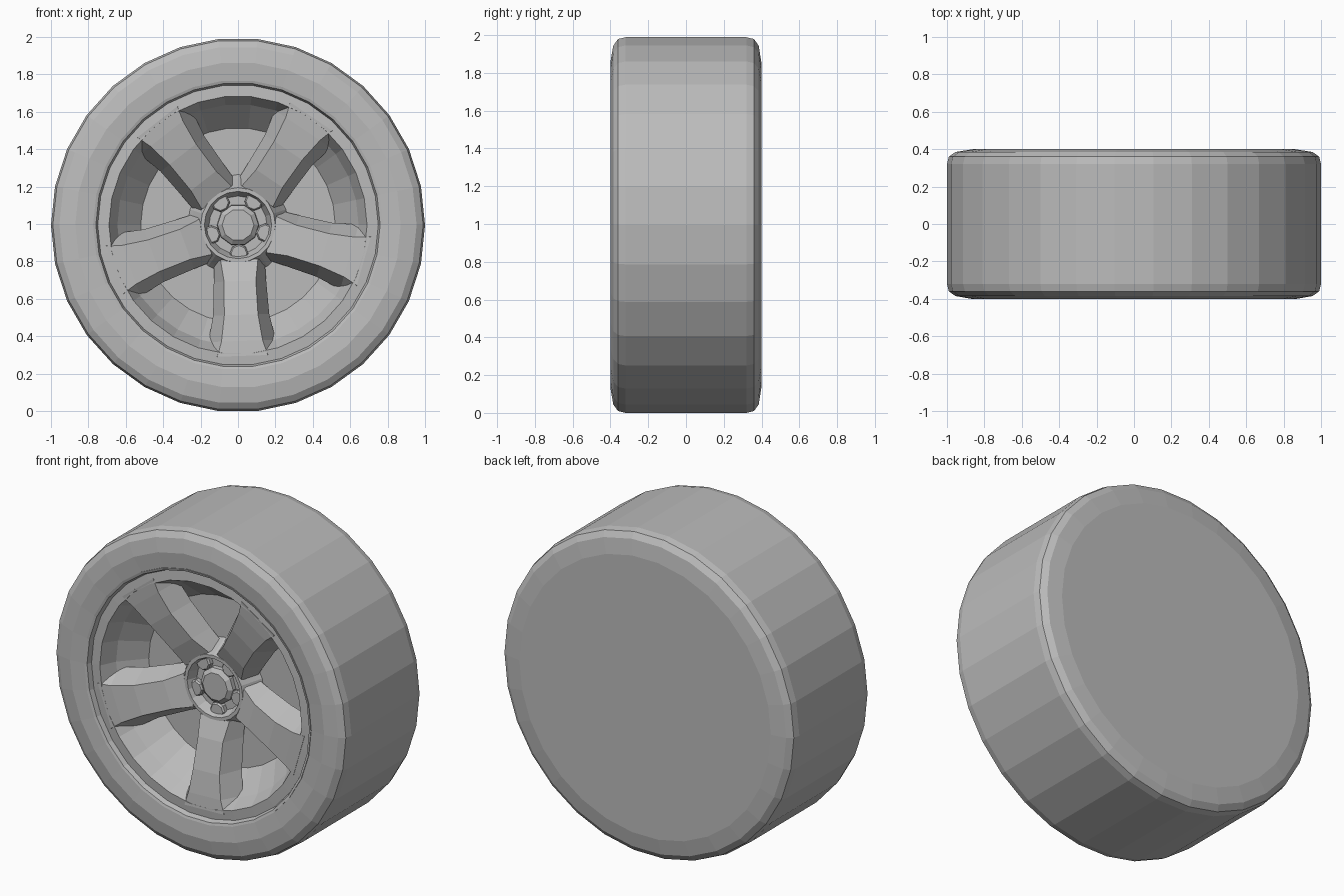
import bpy, bmesh, math
from mathutils import Matrix, Vector

if "Cube" in bpy.data.objects:
    bpy.data.objects.remove(bpy.data.objects["Cube"])

SIDES = 30
CENTRE = math.cos(math.pi / SIDES)      # axle height: the wheel rests on a flat side
TILT = math.radians(2)                  # small turn of the spokes and bolts

grey = bpy.data.materials.new("plain_grey")
grey.use_nodes = True
grey.diffuse_color = (0.5, 0.5, 0.5, 1)
grey.node_tree.nodes["Principled BSDF"].inputs["Base Color"].default_value = (0.5, 0.5, 0.5, 1)


def finish(name, bm):
    """Turn a bmesh into an object placed on the axle."""
    bmesh.ops.remove_doubles(bm, verts=bm.verts, dist=1e-5)
    bmesh.ops.recalc_face_normals(bm, faces=bm.faces)
    mesh = bpy.data.meshes.new(name)
    bm.to_mesh(mesh)
    bm.free()
    mesh.materials.append(grey)
    obj = bpy.data.objects.new(name, mesh)
    obj.location.z = CENTRE
    bpy.context.collection.objects.link(obj)
    return obj


def lathe(name, profile, sides=SIDES, offset=(0, 0)):
    """Spin a (radius, y) profile around the axle; its ends lie on the axis."""
    bm = bmesh.new()
    verts = [bm.verts.new((r, y, 0)) for r, y in profile]
    edges = [bm.edges.new(pair) for pair in zip(verts, verts[1:])]
    bmesh.ops.spin(bm, geom=verts + edges, cent=(0, 0, 0), axis=(0, 1, 0),
                   angle=math.tau, steps=sides, use_merge=True)
    bmesh.ops.translate(bm, verts=bm.verts, vec=(offset[0], 0, offset[1]))
    return finish(name, bm)


# Tyre with rounded shoulders and a closed back
lathe("tyre", [(0, -0.05), (0.77, -0.05), (0.77, -0.39), (0.87, -0.4), (0.955, -0.385),
               (0.99, -0.36), (1, -0.32), (1, 0.32), (0.99, 0.36), (0.955, 0.385),
               (0.86, 0.4), (0, 0.4)])

# Rim lip, outer wall of the openings and the bowl behind the spokes
lathe("rim", [(0, -0.08), (0.775, -0.08), (0.775, -0.395), (0.76, -0.39), (0.75, -0.36),
              (0.69, -0.365), (0.645, -0.27), (0.52, -0.13), (0, -0.13)])

# Hub cup, flared towards the back
lathe("hub", [(0, -0.1), (0.27, -0.13), (0.25, -0.16), (0.2, -0.24), (0.18, -0.24),
              (0.155, -0.18), (0, -0.18)], 20)

# Centre cap
lathe("centre_cap", [(0, -0.15), (0.115, -0.15), (0.11, -0.205), (0.085, -0.225), (0, -0.225)], 10)

# Spoke stations: radius, front half width, back half width, front y, back y
STATIONS = [(0.185, 0.1, 0.135, -0.235, -0.13),
            (0.3, 0.085, 0.14, -0.285, -0.16),
            (0.48, 0.09, 0.15, -0.335, -0.2),
            (0.62, 0.11, 0.18, -0.358, -0.24),
            (0.7, 0.135, 0.22, -0.366, -0.25)]


def spoke(name, angle):
    """Loft a tapered four-sided section along the radius."""
    bm = bmesh.new()
    rings = []
    for r, front, back, yf, yb in STATIONS:
        section = [(-front, yf), (front, yf), (back, yb), (-back, yb)]
        rings.append([bm.verts.new((x, y, r)) for x, y in section])
    for a, b in zip(rings, rings[1:]):
        for i in range(4):
            j = (i + 1) % 4
            bm.faces.new((a[i], a[j], b[j], b[i]))
    bm.faces.new(rings[0])
    bm.faces.new(rings[-1])
    bm.transform(Matrix.Rotation(angle, 4, "Y"))
    return finish(name, bm)


# Five spokes, each with a wheel bolt at its foot
for k in range(5):
    angle = math.pi + k * math.tau / 5 - TILT
    spoke(f"spoke_{k + 1}", angle)
    out = Vector((math.sin(angle), math.cos(angle))) * 0.152
    lathe(f"wheel_bolt_{k + 1}", [(0, -0.15), (0.05, -0.15), (0.05, -0.205),
                                  (0.042, -0.215), (0, -0.215)], 8, out)
